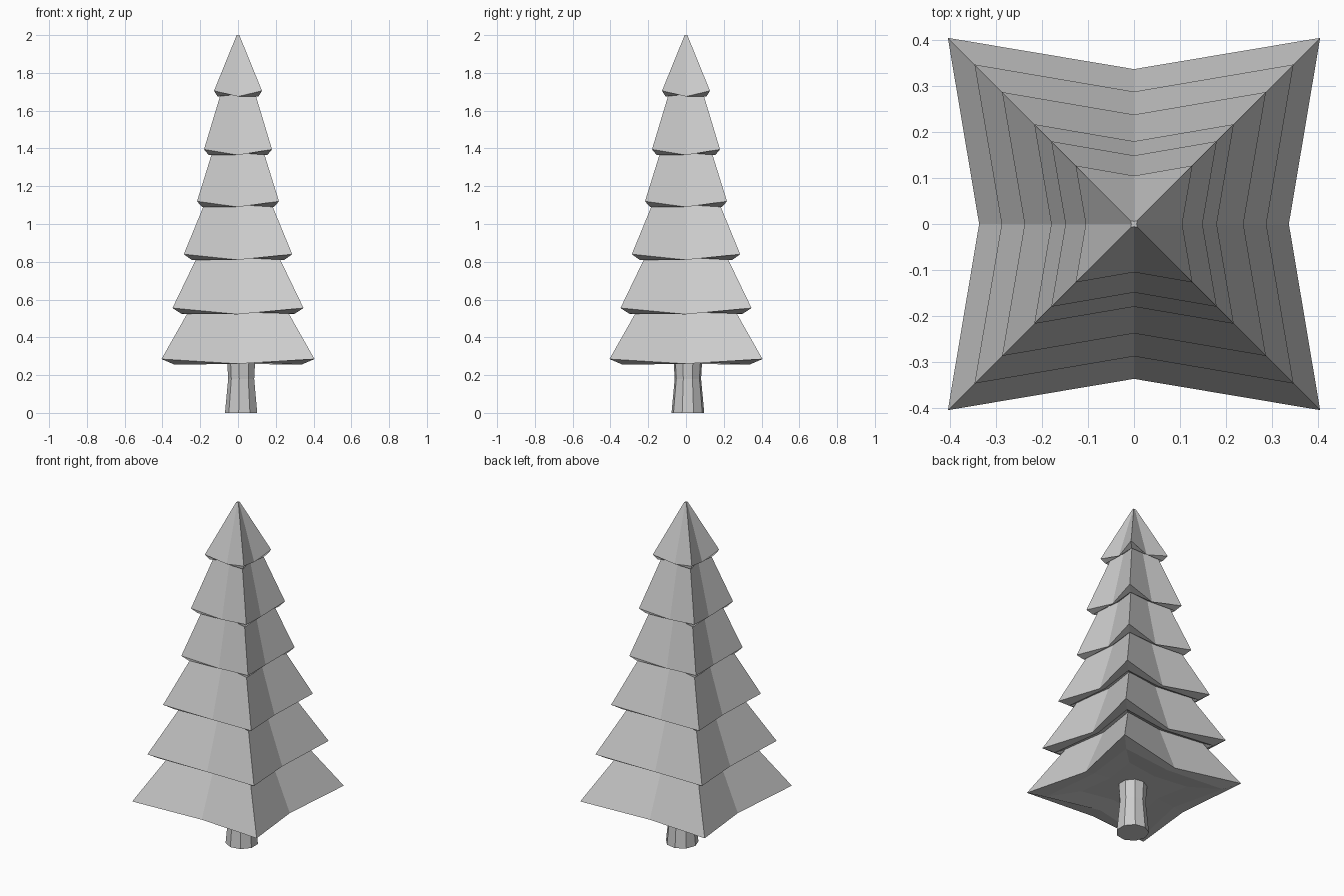
import bpy, bmesh, math

if "Cube" in bpy.data.objects:
    bpy.data.objects.remove(bpy.data.objects["Cube"])

def loft(name, rings):
    """Skin a stack of equal-length rings and cap both ends."""
    bm = bmesh.new()
    loops = [[bm.verts.new(p) for p in r] for r in rings]
    n = len(loops[0])
    for a, b in zip(loops, loops[1:]):
        for i in range(n):
            j = (i + 1) % n
            bm.faces.new((a[i], a[j], b[j], b[i]))
    bm.faces.new(loops[0][::-1])
    bm.faces.new(loops[-1])
    # slightly bent quads become clean flat facets
    bmesh.ops.recalc_face_normals(bm, faces=bm.faces)
    me = bpy.data.meshes.new(name)
    bm.to_mesh(me)
    bm.free()
    ob = bpy.data.objects.new(name, me)
    bpy.context.collection.objects.link(ob)
    return ob

def star(c, zc, m, zm):
    """Four-pointed ring: corners at (c, c), inward folds at distance m."""
    pts = []
    for k in range(4):
        a = k * math.pi / 2
        pts.append((m * math.cos(a), m * math.sin(a), zm))
        a += math.pi / 4
        r = c * math.sqrt(2)
        pts.append((r * math.cos(a), r * math.sin(a), zc))
    return pts

# Foliage tiers: rim corner, corner z, fold, fold z, top corner, top z, underside corner
tiers = [
    (0.405, 0.285, 0.337, 0.260, 0.255, 0.55, 0.335),
    (0.347, 0.555, 0.288, 0.522, 0.207, 0.845, 0.300),
    (0.287, 0.840, 0.238, 0.810, 0.172, 1.12, 0.245),
    (0.217, 1.120, 0.180, 1.090, 0.130, 1.40, 0.190),
    (0.180, 1.395, 0.149, 1.365, 0.085, 1.71, 0.155),
    (0.127, 1.705, 0.105, 1.675, 0.007, 2.00, 0.108),
]
for i, (c, zc, m, zm, ct, zt, cu) in enumerate(tiers):
    k = m / c
    inner = 0.2 if i == 0 else tiers[i - 1][4] * 0.95
    loft(f"foliage_tier_{i + 1}", [
        star(inner, zc - 0.005, inner * k, zc),
        star(cu, zc - 0.03, cu * k, zm + 0.012),
        star(c, zc, m, zm),
        star(ct, zt, ct * k, zt),
    ])

# Trunk, pinched in the middle and slightly off centre
def trunk_ring(r, z, n=9):
    return [(0.019 + r * math.cos(math.radians(20 + 360 * i / n)),
             0.01 + r * math.sin(math.radians(20 + 360 * i / n)), z) for i in range(n)]

loft("trunk", [trunk_ring(0.088, 0), trunk_ring(0.071, 0.18), trunk_ring(0.078, 0.30)])
